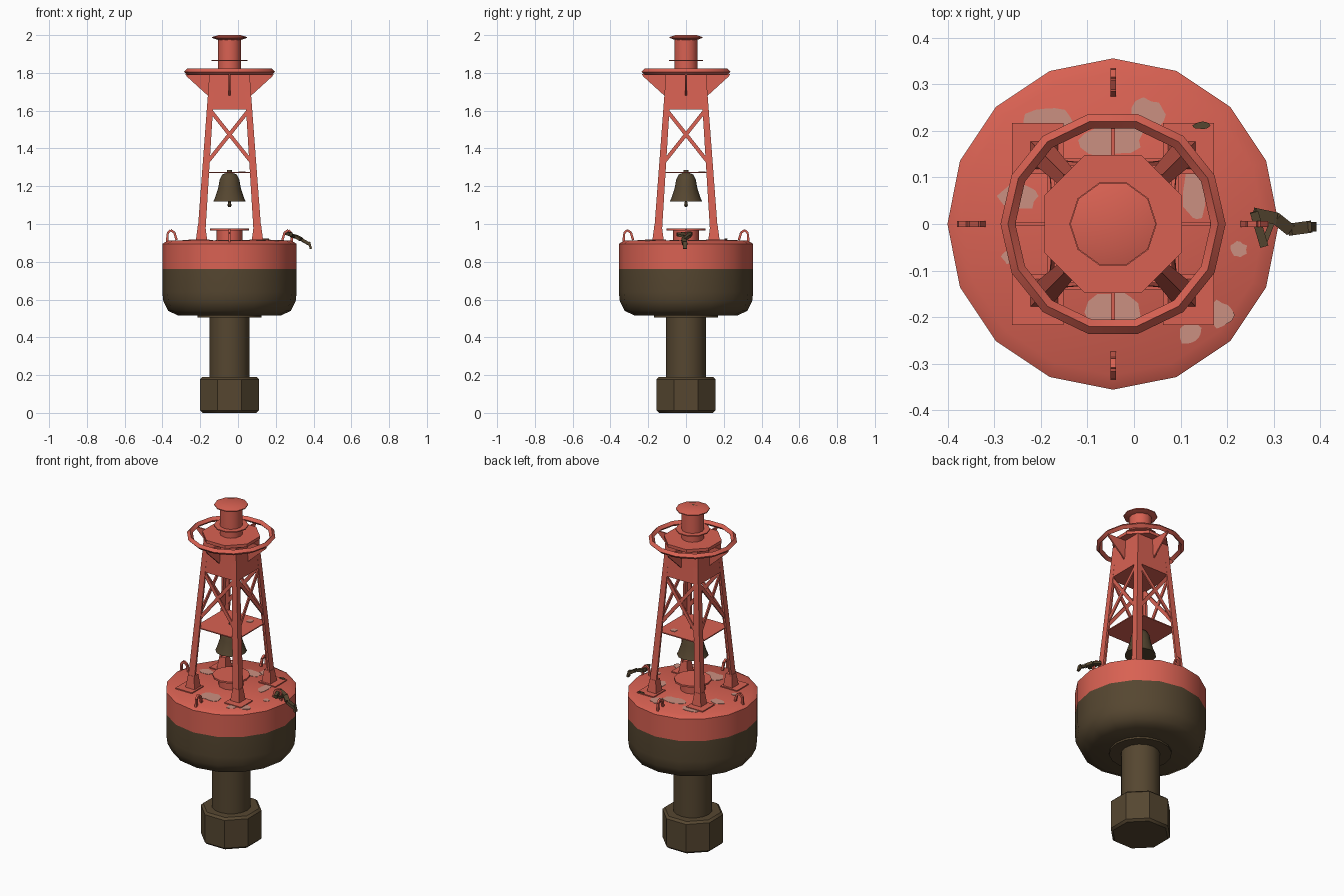
import bpy, bmesh, math, random
from mathutils import Vector, Matrix

if "Cube" in bpy.data.objects:
    bpy.data.objects.remove(bpy.data.objects["Cube"])

random.seed(4)
CX = -0.045  # buoy axis


def material(name, rgb):
    m = bpy.data.materials.new(name)
    m.diffuse_color = (*rgb, 1)
    m.use_nodes = True
    m.node_tree.nodes["Principled BSDF"].inputs["Base Color"].default_value = m.diffuse_color
    return m


RED = material("weathered red", (0.69, 0.12, 0.085))
BROWN = material("fouled brown", (0.092, 0.062, 0.030))
PINK = material("faded pink", (0.60, 0.28, 0.22))


def make(name, verts, faces, *mats):
    me = bpy.data.meshes.new(name)
    me.from_pydata([tuple(v) for v in verts], [], faces)
    bm = bmesh.new()
    bm.from_mesh(me)
    bmesh.ops.recalc_face_normals(bm, faces=bm.faces)
    bm.to_mesh(me)
    bm.free()
    for m in mats:
        me.materials.append(m)
    ob = bpy.data.objects.new(name, me)
    bpy.context.collection.objects.link(ob)
    return ob


def loft(name, rings, *mats):
    """Skin equal-length rings of points and cap both ends."""
    n = len(rings[0])
    faces = [(i * n + j, i * n + (j + 1) % n, (i + 1) * n + (j + 1) % n, (i + 1) * n + j)
             for i in range(len(rings) - 1) for j in range(n)]
    last = (len(rings) - 1) * n
    faces += [tuple(range(n)), tuple(range(last, last + n))]
    return make(name, [p for r in rings for p in r], faces, *mats)


def lathe(name, profile, n, mat, turn=0.0, extra=()):
    """Turn (radius, z) points around the buoy axis."""
    return loft(name, [[(CX + r * math.cos(turn + k * math.tau / n),
                         r * math.sin(turn + k * math.tau / n), z)
                        for k in range(n)] for r, z in profile], mat, *extra)


def bar(name, p, q, w, t, normal, mat):
    """Flat bar from p to q, width w across, thickness t along the normal."""
    p, q, nrm = Vector(p), Vector(q), Vector(normal)
    side = (q - p).cross(nrm).normalized() * w / 2
    up = side.cross(q - p).normalized() * t / 2
    return loft(name, [[c + side + up, c - side + up, c - side - up, c + side - up]
                       for c in (p, q)], mat)


def place(ob, k):
    """Move a part built around the origin to side k of the buoy."""
    ob.data.transform(Matrix.Translation((CX, 0, 0)) @ Matrix.Rotation(k * math.pi / 2, 4, 'Z'))


def half(z):
    """Half width of the tapering tower at height z."""
    return 0.172 - (z - 0.915) * 0.075


# Underwater weight, stem and collar
lathe("weight", [(0.155, 0), (0.168, 0.012), (0.168, 0.178), (0.155, 0.19)], 8, BROWN, math.pi / 8)
lathe("stem", [(0.106, 0.18), (0.106, 0.53)], 16, BROWN)
lathe("stem_collar", [(0.17, 0.505), (0.17, 0.53)], 16, BROWN)

# Hull, brown below the waterline
hull = lathe("hull", [(0.27, 0.515), (0.325, 0.54), (0.35, 0.59), (0.356, 0.64), (0.356, 0.763),
                      (0.356, 0.895), (0.325, 0.912)], 16, RED, 0, [BROWN])
for f in hull.data.polygons:
    f.material_index = 1 if f.center.z < 0.76 else 0

# Hatch on the deck
lathe("hatch", [(0.068, 0.90), (0.068, 0.965)], 12, RED)
lathe("hatch_lid", [(0.102, 0.965), (0.102, 0.975)], 12, RED)


# Worn paint patches
def patch(name, x, y, rx, ry, z, mat):
    ring = []
    for k in range(14):
        a, s = k * math.tau / 14, random.uniform(0.8, 1.12)
        ring.append((x + rx * s * math.cos(a), y + ry * s * math.sin(a)))
    loft(name, [[(u, v, z - 0.002) for u, v in ring], [(u, v, z + 0.002) for u, v in ring]], mat)


for x, y, rx, ry in [(-0.18, 0.22, 0.055, 0.035), (-0.05, 0.18, 0.07, 0.035), (0.03, 0.235, 0.04, 0.035),
                     (-0.25, 0.06, 0.045, 0.03), (0.13, 0.07, 0.025, 0.07), (-0.04, -0.19, 0.06, 0.05),
                     (0.12, -0.235, 0.025, 0.025), (0.185, -0.195, 0.03, 0.03),
                     (0.225, -0.055, 0.018, 0.018), (-0.27, -0.07, 0.015, 0.015)]:
    patch("worn_paint", x, y, rx, ry, 0.912, PINK)
patch("rust_spot", 0.145, 0.212, 0.018, 0.008, 0.920, BROWN)
patch("worn_paint_platform", 0.02, 0.085, 0.018, 0.018, 1.277, PINK)

# Four corners: angle-iron legs, feet and foot plates
for sx, sy in [(-1, -1), (1, -1), (1, 1), (-1, 1)]:
    rings = []
    for z, w in [(0.912, 0.042), (1.79, 0.03)]:
        h, t = half(z), 0.012
        ell = [(h, h), (h - w, h), (h - w, h - t), (h - t, h - t), (h - t, h - w), (h, h - w)]
        rings.append([(CX + sx * a, sy * b, z) for a, b in ell])
    loft("tower_leg", rings, RED)
    loft("leg_foot", [[(CX + sx * a, sy * b, z) for a, b in [(lo, lo), (hi, lo), (hi, hi), (lo, hi)]]
                      for z, lo, hi in [(0.915, 0.118, 0.178), (0.99, 0.128, 0.168)]], RED)
    loft("foot_plate", [[(CX + sx * a, sy * b, z) for a, b in
                         [(0.107, 0.107), (0.217, 0.107), (0.217, 0.217), (0.107, 0.217)]]
                        for z in (0.905, 0.918)], RED)

# Four sides: cross braces, gussets and lifting eyes
for k in range(4):
    for s in (-1, 1):
        lo, hi = half(1.31), half(1.61)
        place(bar("cross_brace", (s * (lo - 0.012), -lo + 0.008, 1.31),
                  (-s * (hi - 0.012), -hi + 0.008, 1.61), 0.02, 0.008, (0, 1, 0), RED), k)
    tri = [(-0.09, 1.67), (-0.09, 1.795), (-0.235, 1.795), (-0.225, 1.78), (-0.115, 1.68)]
    place(loft("ring_gusset", [[(x, y, z) for y, z in tri] for x in (-0.004, 0.004)], RED), k)
    arc = [(0, -0.33, 0.90), (0, -0.328, 0.95), (0, -0.312, 0.968), (0, -0.292, 0.955), (0, -0.28, 0.915)]
    for p, q in zip(arc, arc[1:]):
        place(bar("lifting_eye", p, q, 0.012, 0.012, (1, 0, 0), RED), k)

# Platform and bell with clapper
h = half(1.275) - 0.004
loft("platform", [[(CX + a * h, b * h, z) for a, b in [(-1, -1), (1, -1), (1, 1), (-1, 1)]]
                  for z in (1.27, 1.276)], RED)
lathe("bell", [(0.086, 1.118), (0.078, 1.135), (0.06, 1.19), (0.052, 1.235), (0.038, 1.262),
               (0.014, 1.272), (0.012, 1.287)], 12, BROWN)
lathe("clapper", [(0.006, 1.14), (0.008, 1.11), (0.012, 1.10), (0.006, 1.09)], 6, BROWN)

# Tower head and octagonal deck
loft("tower_head", [[(CX + a * g, b * g, z) for a, b in [(-1, -1), (1, -1), (1, 1), (-1, 1)]]
                    for z, g in [(1.605, half(1.605) - 0.001), (1.80, half(1.80) + 0.001)]], RED)
lathe("head_deck", [(0.16, 1.797), (0.16, 1.815)], 8, RED, math.pi / 8)

# Guard ring
bpy.ops.mesh.primitive_torus_add(location=(CX, 0, 1.806), major_segments=14, minor_segments=4,
                                 major_radius=0.226, minor_radius=0.016)
ring = bpy.context.object
ring.name = "guard_ring"
ring.data.materials.append(RED)

# Lantern with flange and cap
lathe("lantern", [(0.062, 1.81), (0.062, 1.985)], 12, RED)
lathe("lantern_flange", [(0.094, 1.862), (0.094, 1.868)], 10, RED)
lathe("lantern_cap", [(0.062, 1.975), (0.092, 1.985), (0.092, 1.99), (0.058, 2.0)], 10, RED)
patch("cap_rust", -0.047, -0.022, 0.022, 0.011, 1.998, BROWN)

# Mooring shackle hooked to the right-hand eye
path = [(0.258, 0.022, 0.950), (0.305, 0.012, 0.935), (0.335, -0.012, 0.918), (0.378, -0.006, 0.893)]
for p, q in zip(path, path[1:]):
    bar("shackle_arm", p, q, 0.026, 0.016, (0, 0, 1), BROWN)
bar("shackle_pin", (0.258, 0.026, 0.952), (0.280, -0.048, 0.945), 0.018, 0.018, (0, 0, 1), BROWN)
bar("shackle_fork", (0.278, -0.045, 0.94), (0.30, 0.012, 0.93), 0.012, 0.012, (0, 0, 1), BROWN)
bar("shackle_tip", (0.376, -0.006, 0.905), (0.386, -0.006, 0.868), 0.02, 0.012, (1, 0, 0), BROWN)

# Shading
bpy.ops.object.select_all(action='SELECT')
bpy.context.view_layer.objects.active = ring
bpy.ops.object.shade_smooth_by_angle(angle=math.radians(42))
